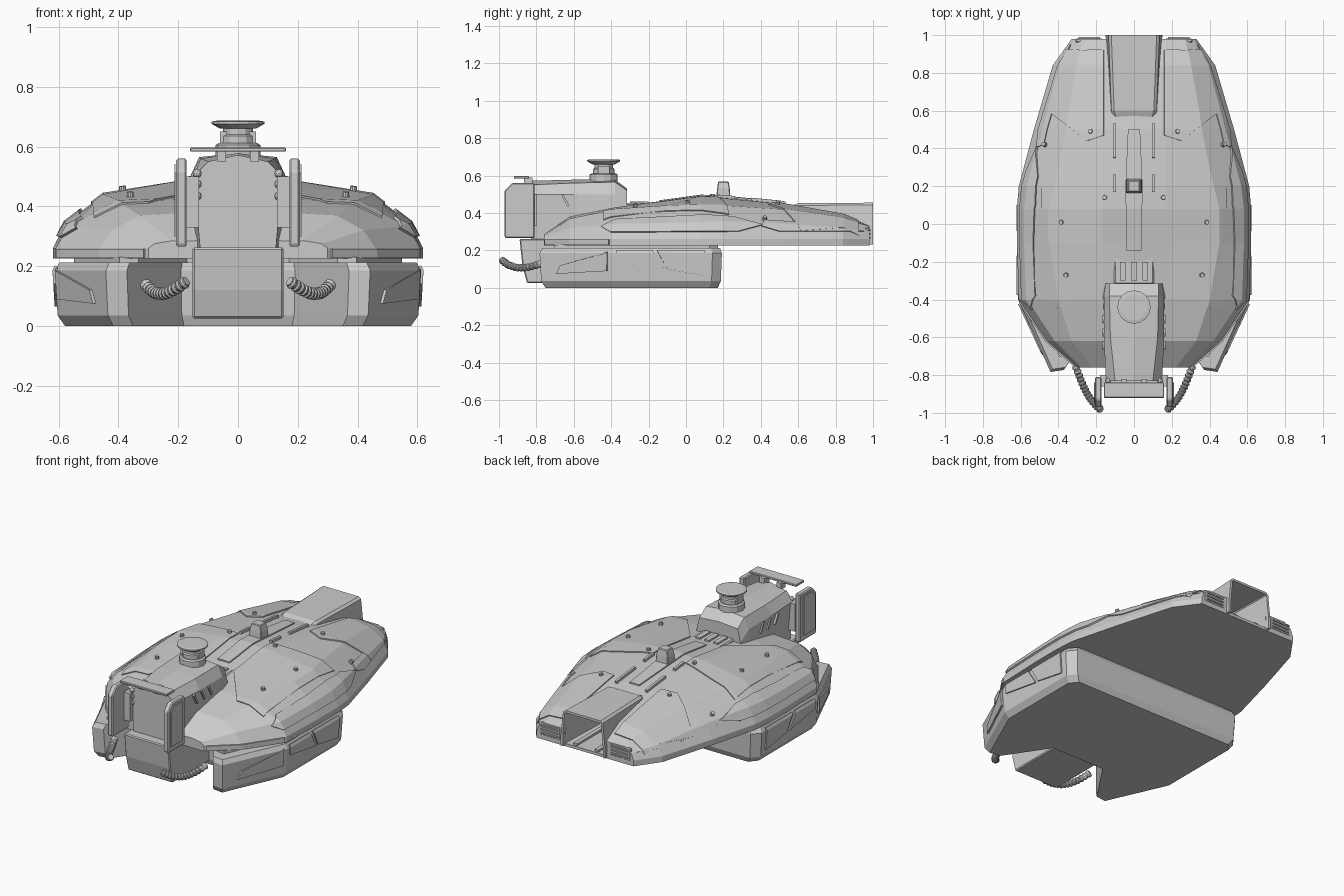
import bpy, bmesh, math
from mathutils import Vector, Matrix
from mathutils.bvhtree import BVHTree

if "Cube" in bpy.data.objects:
    bpy.data.objects.remove(bpy.data.objects["Cube"])


def finish(name, bm, mirror=False, thick=0, offset=1, bevel=0):
    me = bpy.data.meshes.new(name)
    bm.to_mesh(me)
    bm.free()
    ob = bpy.data.objects.new(name, me)
    bpy.context.collection.objects.link(ob)
    if mirror:
        m = ob.modifiers.new("Mirror", "MIRROR")
        m.use_clip = True
    if thick:
        s = ob.modifiers.new("Solidify", "SOLIDIFY")
        s.thickness, s.offset = thick, offset
    if bevel:
        b = ob.modifiers.new("Bevel", "BEVEL")
        b.width, b.segments, b.limit_method = bevel, 1, "ANGLE"
    return ob


def loft(name, rows, half=True, drop=None, **kw):
    """Join equal point rings; a half ring starts and ends on x = 0."""
    bm = bmesh.new()
    rings = [[bm.verts.new(p) for p in r] for r in rows]
    n = len(rings[0])
    inner = []
    for a, b in zip(rings, rings[1:]):
        for i in range(n):
            j = (i + 1) % n
            f = bm.faces.new((a[i], a[j], b[j], b[i]))
            if j == 0 and half:
                inner.append(f)
    bm.faces.new(rings[0])
    bm.faces.new(rings[-1])
    bmesh.ops.recalc_face_normals(bm, faces=bm.faces)
    if drop:
        inner += [f for f in bm.faces if f not in inner and drop(f)]
    bmesh.ops.delete(bm, geom=inner, context="FACES")
    return finish(name, bm, mirror=half, **kw)


def prism(name, poly, axis, lo, hi, **kw):
    """Extrude a 2D outline along an axis."""
    def pt(p, d):
        v = list(p)
        v.insert(axis, d)
        return v
    return loft(name, [[pt(p, d) for p in poly] for d in (lo, hi)], half=False, **kw)


def box(name, lo, hi, mirror=False, bevel=0, rot=0):
    lo, hi = Vector(lo), Vector(hi)
    bm = bmesh.new()
    bmesh.ops.create_cube(bm, size=1)
    mat = Matrix.Translation((lo + hi) / 2) @ Matrix.Rotation(rot, 4, "X") @ Matrix.Diagonal((*(hi - lo), 1))
    bm.transform(mat)
    return finish(name, bm, mirror=mirror, bevel=bevel)


def panel(name, src, axes, direction, poly, thick=0.01):
    """Raised plate: copy of the source skin clipped to a convex outline."""
    bm = bmesh.new()
    bm.from_mesh(src.data)
    d = Vector(direction)
    bmesh.ops.delete(bm, geom=[f for f in bm.faces if f.normal.dot(d) < 0.15], context="FACES")
    a, b = axes
    cx, cy = (sum(p[k] for p in poly) / len(poly) for k in (0, 1))
    for p, q in zip(poly, poly[1:] + poly[:1]):
        no, co = Vector(), Vector()
        no[a], no[b] = q[1] - p[1], p[0] - q[0]
        co[a], co[b] = p
        if no[a] * (cx - p[0]) + no[b] * (cy - p[1]) > 0:
            no.negate()
        bmesh.ops.bisect_plane(bm, geom=bm.verts[:] + bm.edges[:] + bm.faces[:],
                               plane_co=co, plane_no=no, clear_outer=True)
    return finish(name, bm, mirror=True, thick=thick)


# Upper hull: y, half width, mid x/z, shoulder x/z, ridge z
SECTIONS = [(-.76, .30, .28, .275, .22, .285, .29), (-.62, .46, .42, .32, .33, .37, .385),
            (-.40, .61, .565, .335, .40, .415, .43), (-.1, .62, .575, .34, .45, .435, .465),
            (.08, .62, .575, .345, .45, .44, .49), (.2, .61, .56, .35, .42, .44, .485),
            (.5, .53, .48, .34, .36, .42, .455), (.84, .43, .39, .315, .30, .37, .395),
            (.98, .33, .315, .30, .27, .33, .335)]
hull = loft("upper_hull", [[(0, y, .225), (w, y, .225), (w, y, .26), (x2, y, z2), (x3, y, z3),
                            (.17, y, zt - .006), (0, y, zt)]
                           for y, w, x2, z2, x3, z3, zt in SECTIONS])

# Lower hull with front notch
OUT = [(0, -.5), (.19, -.5), (.37, -.77), (.44, -.78), (.61, -.4), (.61, .14), (.57, .19), (0, .19)]


def ring(z, s):
    return [(x * s, -.2 + (y + .2) * s, z) for x, y in OUT]


lower = loft("lower_hull", [ring(0, .95), ring(.035, .99), ring(.185, 1.005), ring(.212, .98)])
loft("hull_gap_core", [[(x * .9, y * .9, z) for x, y in OUT] for z in (.2, .23)])

# Raised armour plates on the upper hull
UP, SIDE = (0, 0, 1), (1, 0, 0)
panel("rear_armour", hull, (0, 1), UP, [(.16, .37), (.25, .44), (.53, .35), (.51, .5), (.36, .92), (.16, .92)], .007)
panel("middle_armour", hull, (0, 1), UP, [(.11, .17), (.11, -.2), (.3, -.44), (.48, -.44), (.49, .24), (.3, .2)], .006)
panel("side_armour", hull, (1, 2), SIDE, [(-.45, .325), (-.38, .36), (.1, .385), (.25, .375), (.41, .335), (.28, .3), (-.4, .295)])
panel("tail_side_armour", hull, (1, 2), SIDE, [(.4, .33), (.42, .36), (.8, .335), (.95, .3), (.5, .3)], .006)
panel("spine_strip", hull, (0, 1), UP, [(0, -.14), (.06, -.14), (.045, .2), (.05, .5), (0, .5)], .008)
panel("rim_strip", hull, (1, 2), SIDE, [(-.75, .228), (-.75, .258), (-.41, .258), (-.41, .228)], .008)
panel("rear_rail", hull, (0, 1), UP, [(.095, .35), (.11, .35), (.11, .53), (.095, .53)], .015)
panel("middle_rail", hull, (0, 1), UP, [(.095, .17), (.11, .17), (.11, .26), (.095, .26)], .015)

# Plates on the lower hull sides
panel("side_window_a", lower, (1, 2), SIDE, [(-.375, .14), (-.375, .198), (-.18, .198), (-.12, .10)], .008)
panel("side_window_b", lower, (1, 2), SIDE, [(-.155, .198), (.1, .198), (.1, .065), (-.1, .10)], .008)
panel("front_window", lower, (1, 2), SIDE, [(-.69, .075), (-.67, .12), (-.42, .185), (-.42, .09)], .01)

# Rear tunnel, open at the back
loft("rear_tunnel", [[(0, y, .232), (xb, y, .232), (xb, y, .3), (xt, y, zt - .012), (xt - .015, y, zt), (0, y, zt)]
                     for y, xb, xt, zt in ((.54, .12, .105, .43), (.6, .135, .12, .452), (1, .15, .135, .455))],
     drop=lambda f: f.normal.y > .9 or f.normal.z < -.9, thick=.014, offset=-1)
cutter = prism("tunnel_cutter", [(-.138, .242), (.138, .242), (.122, .44), (-.122, .44)], 1, .62, 1.1)
cutter.hide_render = True
cutter.hide_viewport = True
cut = hull.modifiers.new("Tunnel", "BOOLEAN")
cut.object, cut.operation, cut.solver = cutter, "DIFFERENCE", "EXACT"
box("tunnel_floor_rail", (.06, .63, .24), (.085, .97, .255), True)

# Rear lamps with slats
box("rear_lamp", (.165, .96, .25), (.31, .982, .325), True, .006)
for i in range(3):
    box("rear_lamp_slat", (.18, .975, .264 + i * .02), (.295, .989, .272 + i * .02), True)

# Front tower: y, base x/z, waist x/z, shoulder x/z, ridge z
TOWER = [(-.83, .125, .24, .148, .50, .10, .55, .572), (-.6, .16, .25, .16, .50, .125, .56, .578),
         (-.38, .17, .3, .16, .50, .13, .565, .578), (-.315, .165, .3, .15, .44, .13, .52, .53)]
loft("tower", [[(0, y, zb), (xb, y, zb), (xw, y, zw), (xs, y, zs), (0, y, zt)]
               for y, xb, zb, xw, zw, xs, zs, zt in TOWER])
prism("tower_nose", [(-.89, .262), (-.875, .12), (-.85, .025), (-.45, .025), (-.45, .262)], 0, -.152, .152, bevel=.006)
prism("tower_shield", [(-.97, .27), (-.97, .52), (-.93, .56), (-.81, .56), (-.81, .265), (-.96, .265)], 0, .172, .207, bevel=.006).modifiers.new("Mirror", "MIRROR")
prism("shield_face", [(-.95, .3), (-.95, .51), (-.92, .54), (-.84, .54), (-.84, .3)], 0, .2, .213).modifiers.new("Mirror", "MIRROR")
box("shield_bracket", (.13, -.86, .33), (.18, -.80, .5), True)
box("top_plate", (-.16, -.92, .583), (.16, -.84, .597), bevel=.003)
box("plate_bracket", (.04, -.865, .55), (.07, -.82, .59), True)
for i in range(3):
    box("tower_vent", (.15, -.65 + i * .07, .43), (.168, -.638 + i * .07, .5), True, rot=.5)
    box("deck_vent", (-.075 + i * .06, -.3, .42), (-.045 + i * .06, -.2, .462))
box("deck_vent_base", (-.105, -.32, .40), (.105, -.17, .452), bevel=.008)


def lathe(name, profile, centre, sides):
    loft(name, [[(centre[0] + r * math.cos(k * math.tau / sides), centre[1] + r * math.sin(k * math.tau / sides), z)
                 for k in range(sides)] for r, z in profile], half=False)


# Sensor mast on the tower and hatch block on the spine
lathe("mast_base", [(.075, .56), (.075, .605), (.065, .612)], (0, -.44), 12)
lathe("mast_neck", [(.058, .605), (.058, .635), (.05, .64), (.05, .668)], (0, -.44), 12)
lathe("mast_cap", [(.06, .66), (.088, .676), (.088, .684), (.07, .687)], (0, -.44), 16)
for sx in (-1, 1):
    box("mast_block", (sx * .045 - .015, -.47, .612), (sx * .045 + .015, -.41, .65))
loft("periscope", [[(sx * x, .2 + sy * y, z) for sx, sy in ((-1, -1), (1, -1), (1, 1), (-1, 1))]
                   for x, y, z in ((.042, .038, .475), (.04, .034, .53), (.03, .028, .568))], half=False, bevel=.004)

# Bolts seated on the hull skin
bm = bmesh.new()
bm.from_mesh(hull.data)
tree = BVHTree.FromBMesh(bm)
bm.free()
bm = bmesh.new()
for x, y in ((.23, .49), (.47, .42), (.155, .14), (.385, .01), (.36, -.27)):
    hit, no, _, _ = tree.ray_cast(Vector((x, y, 2)), Vector((0, 0, -1)))
    bmesh.ops.create_cone(bm, cap_ends=True, segments=10, radius1=.014, radius2=.011, depth=.028,
                          matrix=Matrix.Translation(hit + no * .006) @ no.to_track_quat("Z", "Y").to_matrix().to_4x4())
for z in (.51, .475, .435):
    bmesh.ops.create_icosphere(bm, subdivisions=2, radius=.015, matrix=Matrix.Translation((.137, -.83, z)))
finish("bolts", bm, mirror=True)

# Ribbed hoses along a cubic curve
P = [Vector(p) for p in ((.31, -.75, .14), (.27, -.86, .09), (.24, -.94, .10), (.172, -.985, .15))]
rows, N = [], 56
for i in range(N + 1):
    t = i / N
    u = 1 - t
    c = P[0] * u**3 + P[1] * 3 * u * u * t + P[2] * 3 * u * t * t + P[3] * t**3
    d = (P[1] - P[0]) * u * u + (P[2] - P[1]) * 2 * u * t + (P[3] - P[2]) * t * t
    q = d.to_track_quat("Z", "Y")
    r = .021 if i % 4 in (1, 2) else .0165
    rows.append([c + q @ Vector((r * math.cos(k * math.tau / 10), r * math.sin(k * math.tau / 10), 0)) for k in range(10)])
loft("hose", rows, half=False).modifiers.new("Mirror", "MIRROR")
